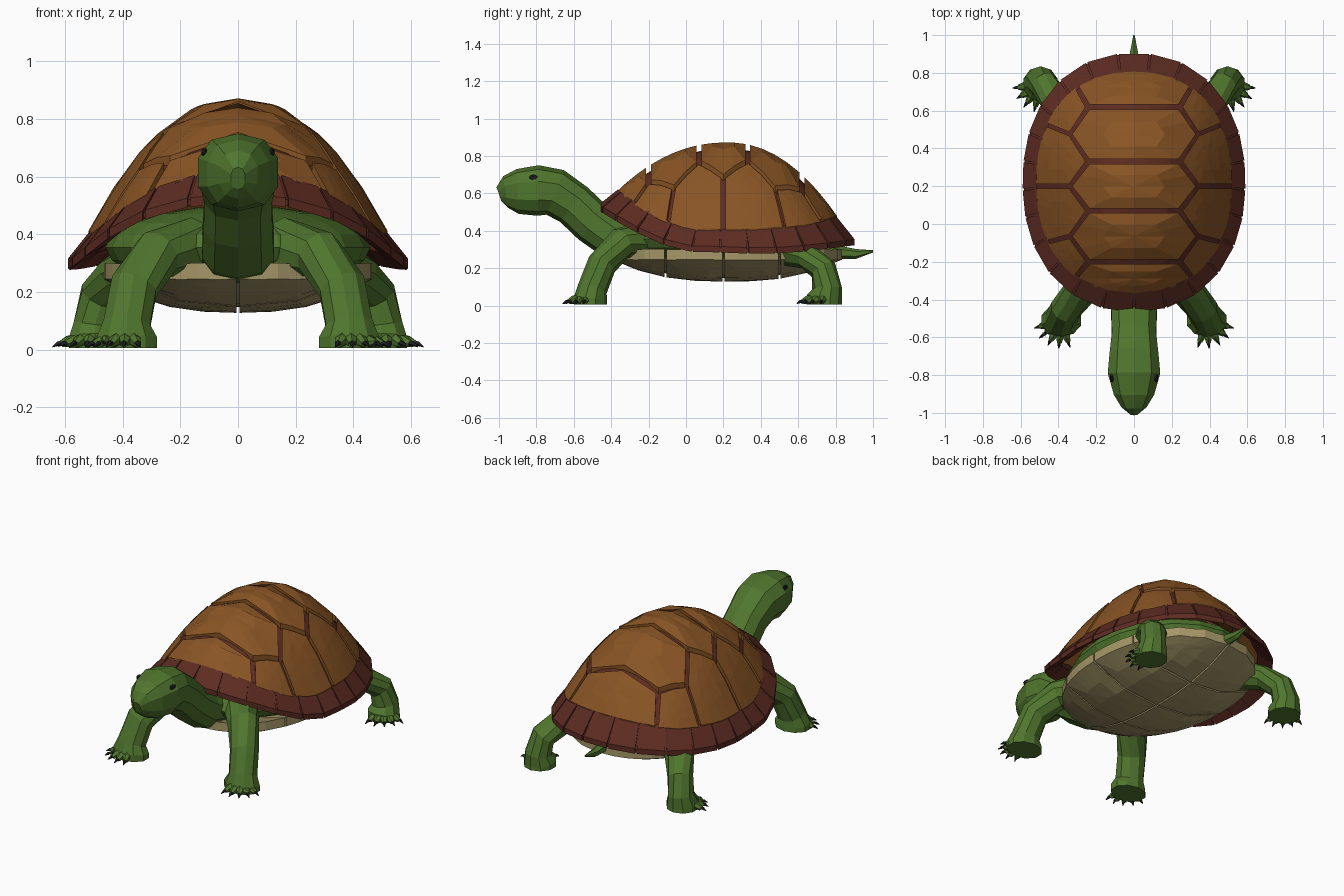
import bpy, bmesh, math
from mathutils import Vector

if "Cube" in bpy.data.objects:
    bpy.data.objects.remove(bpy.data.objects["Cube"])


def mat(name, c):
    m = bpy.data.materials.new(name)
    m.diffuse_color = (*c, 1)
    m.use_nodes = True
    m.node_tree.nodes["Principled BSDF"].inputs["Base Color"].default_value = m.diffuse_color
    return m


GREEN = mat("green_skin", (0.08, 0.18, 0.027))
BROWN = mat("brown_scute", (0.25, 0.09, 0.018))
RED = mat("red_brown", (0.11, 0.025, 0.016))
TAN = mat("tan", (0.38, 0.31, 0.14))
BLACK = mat("black", (0.015, 0.015, 0.02))
P, CY = 2.2, 0.22


def finish(name, bm, m):
    bmesh.ops.remove_doubles(bm, verts=bm.verts, dist=1e-4)
    bmesh.ops.recalc_face_normals(bm, faces=bm.faces)
    me = bpy.data.meshes.new(name)
    bm.to_mesh(me)
    bm.free()
    me.materials.append(m)
    o = bpy.data.objects.new(name, me)
    bpy.context.collection.objects.link(o)
    return o


def bridge(bm, r0, r1):
    n = len(r0)
    for i in range(n):
        j = (i + 1) % n
        bm.faces.new((r0[i], r0[j], r1[j], r1[i]))


def loft(name, path, m, sides=8, box=1.0):
    """Tube through (x, y, z, half width, half height) stations; box < 1 squares the section."""
    bm = bmesh.new()
    pts = [Vector(p[:3]) for p in path]
    rings = []

    def sq(v):
        return math.copysign(abs(v) ** box, v)
    for i, p in enumerate(path):
        t = (pts[min(i + 1, len(pts) - 1)] - pts[max(i - 1, 0)]).normalized()
        ref = Vector((1, 0, 0)) if abs(t.x) < 0.75 else Vector((0, 0, 1))
        u = (ref - t * t.dot(ref)).normalized()
        v = t.cross(u)
        rings.append([bm.verts.new(pts[i] + u * p[3] * sq(math.cos(a)) + v * p[4] * sq(math.sin(a)))
                      for a in (2 * math.pi * (k + 0.5) / sides for k in range(sides))])
    for a, b in zip(rings, rings[1:]):
        bridge(bm, a, b)
    bm.faces.new(rings[0])
    bm.faces.new(rings[-1])
    return finish(name, bm, m)


# Shell surface: superellipse plan with a wavy edge height
def radius(x, y, a, b):
    return ((abs(x) / a) ** P + (abs(y - CY) / b) ** P) ** (1 / P)


def on_edge(th, a, b):
    c, s = math.cos(th), math.sin(th)
    k = radius(c, s + CY, a, b)
    return c / k, CY + s / k


def edge_z(x, y):
    r = radius(x, y, 0.53, 0.60)
    s = (y - CY) / (0.60 * r) if r > 1e-5 else 0
    front = min(1, max(0, (-s - 0.3) / 0.7)) ** 1.5
    back = max(0, (s - 0.2) / 0.8) ** 1.5
    return 0.39 + 0.21 * front + 0.07 * back


def dome_z(x, y):
    e = edge_z(x, y)
    return e + (0.872 - e) * (1 - min(1.05, radius(x, y, 0.53, 0.60)) ** 2.15)


def belly_z(x, y):
    return 0.128 + 0.12 * radius(x, y, 0.47, 0.62) ** 2.6


def arc(p, q, a, b, n=4):
    t0, t1 = (math.atan2(v[1] - CY, v[0]) for v in (p, q))
    return [on_edge(t0 + (t1 - t0) * i / n, a, b) for i in range(n + 1)]


def plate(name, poly, zf, depth, gap, m):
    """Thick plate over a plan polygon, draped on zf."""
    pts = []
    for p, q in zip(poly, poly[1:] + poly[:1]):
        pts.append(p)
        if math.dist(p, q) > 0.13:
            pts.append(((p[0] + q[0]) / 2, (p[1] + q[1]) / 2))
    xs, ys = zip(*pts)
    cx, cy = (max(xs) + min(xs)) / 2, (max(ys) + min(ys)) / 2
    sx, sy = 1 - 2 * gap / (max(xs) - min(xs)), 1 - 2 * gap / (max(ys) - min(ys))
    bm = bmesh.new()

    def ring(k, dz):
        out = []
        for x, y in pts:
            x, y = cx + (x - cx) * sx * k, cy + (y - cy) * sy * k
            out.append(bm.verts.new((x, y, zf(x, y) + dz)))
        return out
    low, top, mid = ring(1, depth), ring(1, 0), ring(0.5, 0)
    bridge(bm, low, top)
    bridge(bm, top, mid)
    c = bm.verts.new((cx, cy, zf(cx, cy)))
    for i in range(len(mid)):
        bm.faces.new((mid[i], mid[(i + 1) % len(mid)], c))
    bm.faces.new(low)
    return finish(name, bm, m)


def sheet(name, a, b, zf, dz, m, n=32):
    """Backing surface seen in the seams between plates."""
    bm = bmesh.new()
    rings = []
    for k in (0.02, 0.2, 0.4, 0.6, 0.75, 0.88, 0.98):
        ring = []
        for i in range(n):
            x, y = on_edge(2 * math.pi * i / n, a, b)
            x, y = x * k, CY + (y - CY) * k
            ring.append(bm.verts.new((x, y, zf(x, y) + dz)))
        rings.append(ring)
    for r0, r1 in zip(rings, rings[1:]):
        bridge(bm, r0, r1)
    bm.faces.new(rings[0])
    finish(name, bm, m)


# Upper shell
A, B = 0.53, 0.60
sheet("shell_base", A, B, dome_z, -0.032, RED)
seams = [-0.2, 0.07, 0.33, 0.62]
peaks = [-0.065, 0.2, 0.475]
W, H = 0.245, 0.34
outer = [(0.32, -0.30), (0.50, -0.12), (0.53, 0.20), (0.49, 0.54), (0.33, 0.77)]


def flip(p):
    return (-p[0], p[1])


for i, yp in enumerate(peaks):
    y0, y1 = seams[i], seams[i + 1]
    plate("middle_scute", [(-W, y0), (W, y0), (H, yp), (W, y1), (-W, y1), (-H, yp)],
          dome_z, -0.045, 0.013, BROWN)
plate("front_scute", arc(flip(outer[0]), outer[0], A, B, 6) + [(W, seams[0]), (-W, seams[0])],
      dome_z, -0.045, 0.013, BROWN)
plate("back_scute", arc(outer[4], flip(outer[4]), A, B, 6) + [(-W, seams[3]), (W, seams[3])],
      dome_z, -0.045, 0.013, BROWN)
inner = [[(H, peaks[0]), (W, seams[0])],
         [(H, peaks[1]), (W, seams[1]), (H, peaks[0])],
         [(H, peaks[2]), (W, seams[2]), (H, peaks[1])],
         [(W, seams[3]), (H, peaks[2])]]
for i, side in enumerate(inner):
    poly = arc(outer[i], outer[i + 1], A, B) + side
    plate("side_scute", poly, dome_z, -0.045, 0.012, BROWN)
    plate("side_scute", [flip(p) for p in poly], dome_z, -0.045, 0.012, BROWN)

# Rim of separate blocks, with a thinner backing band
def rim_ring(bm, th, shrink):
    xi, yi = on_edge(th, 0.515, 0.585)
    xo, yo = on_edge(th, 0.59 - shrink, 0.685 - shrink)
    z = edge_z(xi, yi)
    sn = math.sin(th)
    drop = 0.075 + 0.03 * max(0, sn) - 0.015 * max(0, -sn)
    return [bm.verts.new(v) for v in ((xi, yi, z + 0.02 - shrink), (xo, yo, z - drop - shrink),
                                      (xo, yo, z - drop - 0.032 + shrink), (xi, yi, z - 0.06 + shrink))]


N = 25
bm, band = bmesh.new(), bmesh.new()
for i in range(N):
    t0 = -math.pi / 2 + 2 * math.pi * i / N
    t1 = t0 + 2 * math.pi / N
    r0, r1 = rim_ring(bm, t0 + 0.008, 0), rim_ring(bm, t1 - 0.008, 0)
    bridge(bm, r0, r1)
    bm.faces.new(r0)
    bm.faces.new(r1)
    bridge(band, rim_ring(band, t0, 0.006), rim_ring(band, t1, 0.006))
finish("shell_rim", bm, RED)
finish("rim_band", band, RED)

# Belly plates
PA, PB = 0.47, 0.62
sheet("belly_base", PA, PB, belly_z, 0.02, TAN)
rows = [CY - PB, -0.11, 0.2, 0.5, CY + PB]
for y0, y1 in zip(rows, rows[1:]):
    ends = [(PA * max(0, 1 - (abs(y - CY) / PB) ** P) ** (1 / P), y) for y in (y0, y1)]
    poly = arc(ends[0], ends[1], PA, PB)
    poly = ([(0, y0)] if ends[0][0] > 0.01 else []) + poly + ([(0, y1)] if ends[1][0] > 0.01 else [])
    plate("belly_plate", poly, belly_z, 0.055, 0.005, TAN)
    plate("belly_plate", [flip(p) for p in poly], belly_z, 0.055, 0.005, TAN)

# Torso between the shells
bm = bmesh.new()
bmesh.ops.create_uvsphere(bm, u_segments=20, v_segments=10, radius=1)
for v in bm.verts:
    v.co = (v.co.x * 0.46, 0.21 + v.co.y * 0.58, 0.355 + v.co.z * 0.145)
finish("torso", bm, GREEN)

# Neck and head, tail
neck = [(-0.2, 0.31, 0.13, 0.10), (-0.38, 0.36, 0.13, 0.12), (-0.5, 0.445, 0.125, 0.118),
        (-0.6, 0.54, 0.122, 0.118), (-0.7, 0.605, 0.135, 0.128), (-0.79, 0.615, 0.145, 0.135),
        (-0.9, 0.61, 0.112, 0.12), (-0.965, 0.607, 0.07, 0.085), (-1.0, 0.595, 0.025, 0.04)]
loft("head_and_neck", [(0, *p) for p in neck], GREEN, 10, 0.85)
loft("tail", [(0, 0.68, 0.30, 0.05, 0.05), (0, 0.80, 0.285, 0.035, 0.038),
              (0, 0.91, 0.276, 0.024, 0.026), (0, 1.0, 0.29, 0.004, 0.006)], GREEN, 6)

# Legs, toes, claws and eyes on both sides
front = [(0.16, -0.20, 0.35, 0.11, 0.11), (0.28, -0.35, 0.33, 0.09, 0.085), (0.36, -0.45, 0.22, 0.085, 0.08),
         (0.385, -0.50, 0.09, 0.085, 0.08), (0.385, -0.51, 0.04, 0.11, 0.088), (0.385, -0.51, 0.006, 0.11, 0.088)]
rear = [(0.28, 0.48, 0.32, 0.10, 0.10), (0.41, 0.65, 0.262, 0.085, 0.07), (0.475, 0.735, 0.19, 0.075, 0.072),
        (0.495, 0.755, 0.09, 0.078, 0.08), (0.495, 0.74, 0.04, 0.095, 0.095), (0.495, 0.74, 0.006, 0.095, 0.095)]
for s in (1, -1):
    for name, path, head in (("front", front, -62), ("rear", rear, -54)):
        loft(name + "_leg", [(s * p[0], *p[1:]) for p in path], GREEN, 10)
        fx, fy = path[-1][:2]
        for k in range(5):
            a = math.radians(head + (k - 2) * 23)
            c, d = math.cos(a), math.sin(a)

            def at(r, z, w, h):
                return (s * (fx + c * r), fy + d * r, z, w, h)
            loft(name + "_toe", [at(0.06, 0.035, 0.025, 0.03), at(0.095, 0.03, 0.021, 0.022),
                                 at(0.118, 0.02, 0.014, 0.014)], GREEN, 6)
            loft(name + "_claw", [at(0.105, 0.024, 0.011, 0.011), at(0.13, 0.022, 0.009, 0.009),
                                  at(0.15, 0.01, 0.002, 0.002)], BLACK, 5)
    bm = bmesh.new()
    bmesh.ops.create_icosphere(bm, subdivisions=1, radius=1)
    for v in bm.verts:
        v.co = (s * 0.117 + v.co.x * 0.012, -0.815 + v.co.y * 0.026, 0.685 + v.co.z * 0.017)
    finish("eye", bm, BLACK)
